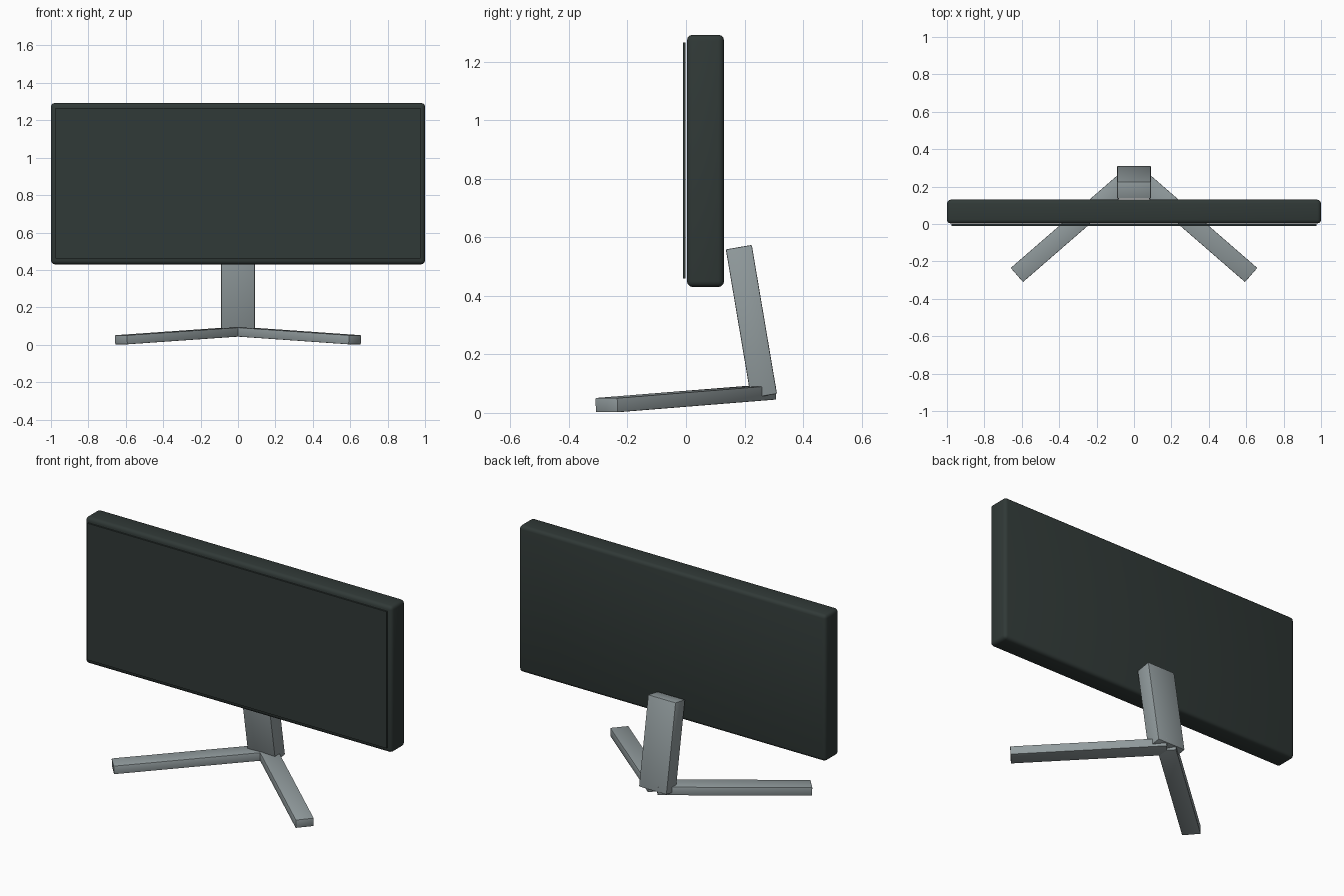
import bpy, bmesh, math
from mathutils import Matrix, Vector

if "Cube" in bpy.data.objects:
    bpy.data.objects.remove(bpy.data.objects["Cube"])


def material(name, rgb):
    m = bpy.data.materials.new(name)
    m.diffuse_color = (*rgb, 1.0)
    m.use_nodes = True
    m.node_tree.nodes["Principled BSDF"].inputs["Base Color"].default_value = m.diffuse_color
    return m


dark = material("dark charcoal", (0.030, 0.041, 0.038))
grey = material("stand grey", (0.29, 0.335, 0.345))


def box(name, size, mat, matrix, bevel, segments=3):
    """Box of the given size with rounded edges, placed by a matrix."""
    bm = bmesh.new()
    bmesh.ops.create_cube(bm, size=1.0)
    bmesh.ops.scale(bm, vec=size, verts=bm.verts)
    if bevel:
        bmesh.ops.bevel(bm, geom=bm.edges[:], offset=bevel, segments=segments,
                        profile=0.5, affect='EDGES')
    bm.transform(matrix)
    mesh = bpy.data.meshes.new(name)
    bm.to_mesh(mesh)
    bm.free()
    mesh.materials.append(mat)
    ob = bpy.data.objects.new(name, mesh)
    bpy.context.collection.objects.link(ob)
    bpy.ops.object.select_all(action='DESELECT')
    ob.select_set(True)
    bpy.context.view_layer.objects.active = ob
    bpy.ops.object.shade_smooth_by_angle(angle=math.radians(35))
    return ob


# Display housing and the thin screen panel in front of it
box("display_housing", (2.0, 0.127, 0.862), dark,
    Matrix.Translation((0, 0.0665, 0.861)), 0.02)
box("screen_panel", (1.95, 0.009, 0.805), dark,
    Matrix.Translation((0, -0.0055, 0.8625)), 0.0)

# Neck leaning forward to the back of the housing
box("stand_neck", (0.18, 0.09, 0.516), grey,
    Matrix.Translation((0, 0.2235, 0.312)) @ Matrix.Rotation(math.radians(9.6), 4, 'X'),
    0.004, 2)

# Two splayed feet meeting under the neck
for side, name in ((1, "right_foot"), (-1, "left_foot")):
    start = Vector((0, 0.271, 0.070))
    end = Vector((side * 0.6255, -0.272, 0.0265))
    along = (end - start).normalized()
    across = Vector((0, 0, 1)).cross(along).normalized()
    up = along.cross(across)
    rot = Matrix((along, across, up)).transposed().to_4x4()
    box(name, ((end - start).length, 0.1, 0.049), grey,
        Matrix.Translation((start + end) / 2) @ rot, 0.003, 2)
